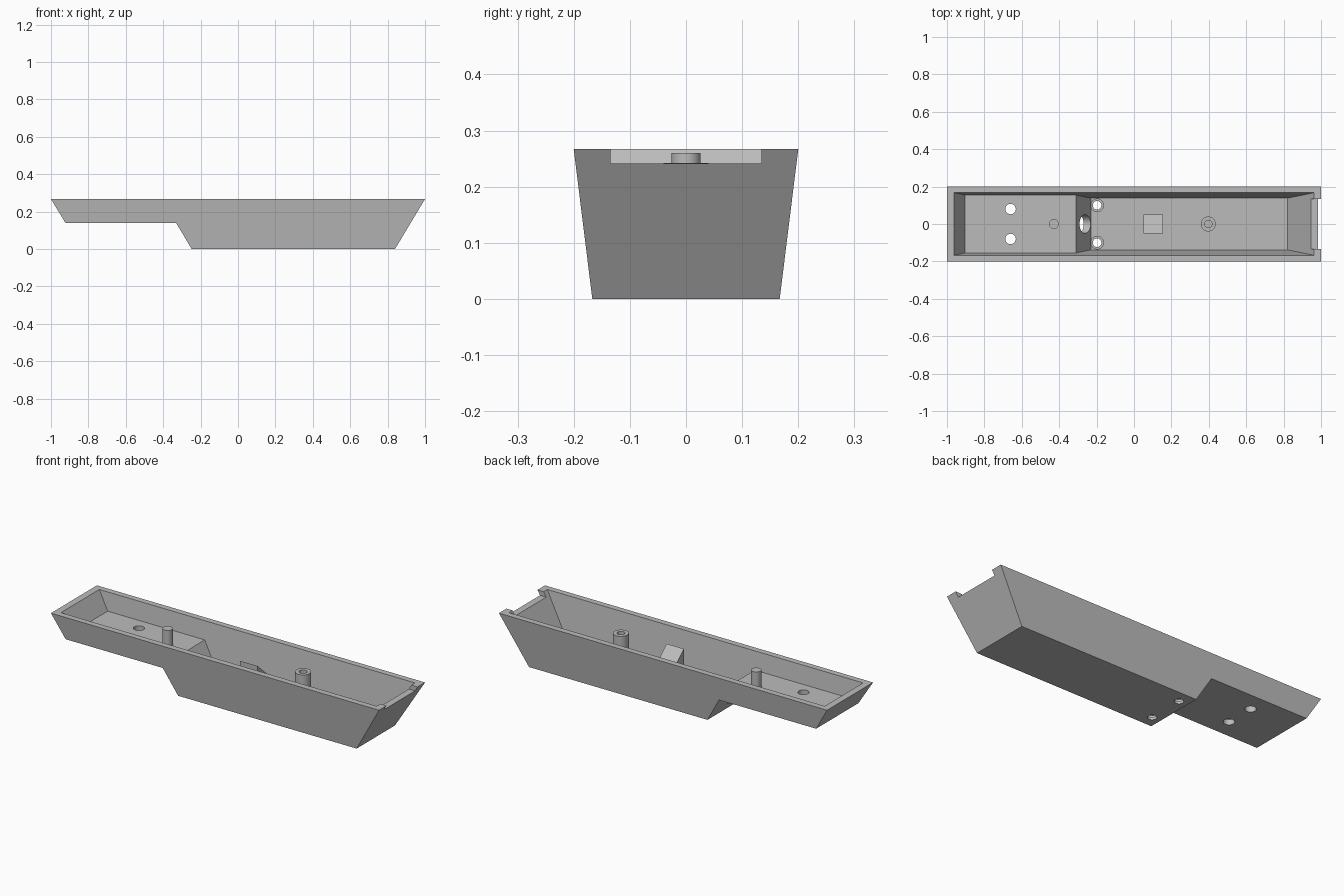
import bpy, bmesh, math
from mathutils import Matrix, Vector

cube = bpy.data.objects.get("Cube")
if cube:
    bpy.data.objects.remove(cube, do_unlink=True)

grey = bpy.data.materials.new("plain grey")
grey.use_nodes = True
COLOUR = (0.5, 0.5, 0.5, 1)
grey.diffuse_color = COLOUR
grey.node_tree.nodes["Principled BSDF"].inputs["Base Color"].default_value = COLOUR

TOP, FLOOR, UPPER_FLOOR = 0.267, 0.03, 0.168


def make(name, bm):
    bmesh.ops.recalc_face_normals(bm, faces=bm.faces)
    mesh = bpy.data.meshes.new(name)
    bm.to_mesh(mesh)
    bm.free()
    mesh.materials.append(grey)
    ob = bpy.data.objects.new(name, mesh)
    bpy.context.collection.objects.link(ob)
    return ob


def prism(name, left, right):
    """Solid between two matching outlines."""
    bm = bmesh.new()
    a = [bm.verts.new(p) for p in left]
    b = [bm.verts.new(p) for p in right]
    bm.faces.new(a)
    bm.faces.new(b[::-1])
    for i in range(len(a)):
        j = (i + 1) % len(a)
        bm.faces.new((a[i], b[i], b[j], a[j]))
    return make(name, bm)


def hull(name, profile, half_width):
    """Side profile whose width flares with height."""
    return prism(name,
                 [(x, -half_width - 0.124 * z, z) for x, z in profile],
                 [(x, half_width + 0.124 * z, z) for x, z in profile])


def cylinder(name, start, end, radius, sides=32):
    start, end = Vector(start), Vector(end)
    axis = end - start
    turn = axis.to_track_quat('Z', 'Y').to_matrix().to_4x4()
    bm = bmesh.new()
    bmesh.ops.create_cone(bm, cap_ends=True, segments=sides, radius1=radius,
                          radius2=radius, depth=axis.length,
                          matrix=Matrix.Translation((start + end) / 2) @ turn)
    return make(name, bm)


def box(name, low, high):
    (x0, y0, z0), (x1, y1, z1) = low, high
    loop = [(y0, z0), (y1, z0), (y1, z1), (y0, z1)]
    return prism(name, [(x0, y, z) for y, z in loop], [(x1, y, z) for y, z in loop])


def cut(target, cutters):
    """Subtract the cutters, bake the result and remove them."""
    for c in cutters:
        c.hide_render = True
        mod = target.modifiers.new("cut", 'BOOLEAN')
        mod.operation = 'DIFFERENCE'
        mod.solver = 'EXACT'
        mod.object = c
    bpy.context.view_layer.update()
    graph = bpy.context.evaluated_depsgraph_get()
    baked = bpy.data.meshes.new_from_object(target.evaluated_get(graph))
    target.modifiers.clear()
    target.data = baked
    for c in cutters:
        bpy.data.objects.remove(c, do_unlink=True)


# Stepped tray with sloping walls
tray = hull("tray", [(-1, TOP), (-0.922, 0.138), (-0.33, 0.138),
                     (-0.248, 0), (0.84, 0), (1, TOP)], 0.167)

# Hollow inside, following the outer slopes
lip = 0.3
cavity = hull("cavity_cutter", [(-0.982, lip), (-0.903, UPPER_FLOOR),
                                (-0.311, UPPER_FLOOR), (-0.229, FLOOR),
                                (0.82, FLOOR), (0.982, lip)], 0.134)
cutters = [cavity]

# Notch in the end wall and cable hole through the step
cutters.append(box("notch_cutter", (0.9, -0.135, 0.241), (1.1, 0.135, 0.35)))
cutters.append(cylinder("cable_cutter", (-0.45, 0, 0.085), (-0.15, 0, 0.085), 0.05))

# Mounting holes, the lower pair counterbored
for side in (-1, 1):
    y = 0.08 * side
    cutters.append(cylinder("mount_cutter", (-0.66, y, 0.1), (-0.66, y, 0.2), 0.028))
    y = 0.1 * side
    cutters.append(cylinder("screw_cutter", (-0.197, y, -0.05), (-0.197, y, 0.06), 0.023))
    cutters.append(cylinder("head_cutter", (-0.197, y, 0.015), (-0.197, y, 0.15), 0.034))
cut(tray, cutters)

# Locating pin on the raised floor
pin = cylinder("locating_pin", (-0.428, 0, UPPER_FLOOR - 0.01), (-0.428, 0, 0.26), 0.026)

# Hollow screw post on the low floor
post = cylinder("screw_post", (0.397, 0, FLOOR - 0.01), (0.397, 0, 0.242), 0.04)
cut(post, [cylinder("post_cutter", (0.397, 0, 0.1), (0.397, 0, 0.3), 0.02)])

# Support block with a slanted top
base = FLOOR - 0.01
outline = [(-0.052, base), (0.052, base), (0.052, 0.135), (-0.052, 0.228)]
block = prism("slanted_block", [(0.05, y, z) for y, z in outline],
              [(0.155, y, z) for y, z in outline])

# Smooth the round walls, keep the corners sharp
bpy.ops.object.select_all(action='DESELECT')
for ob in (tray, pin, post, block):
    ob.select_set(True)
bpy.context.view_layer.objects.active = tray
bpy.ops.object.shade_smooth_by_angle(angle=math.radians(25))
